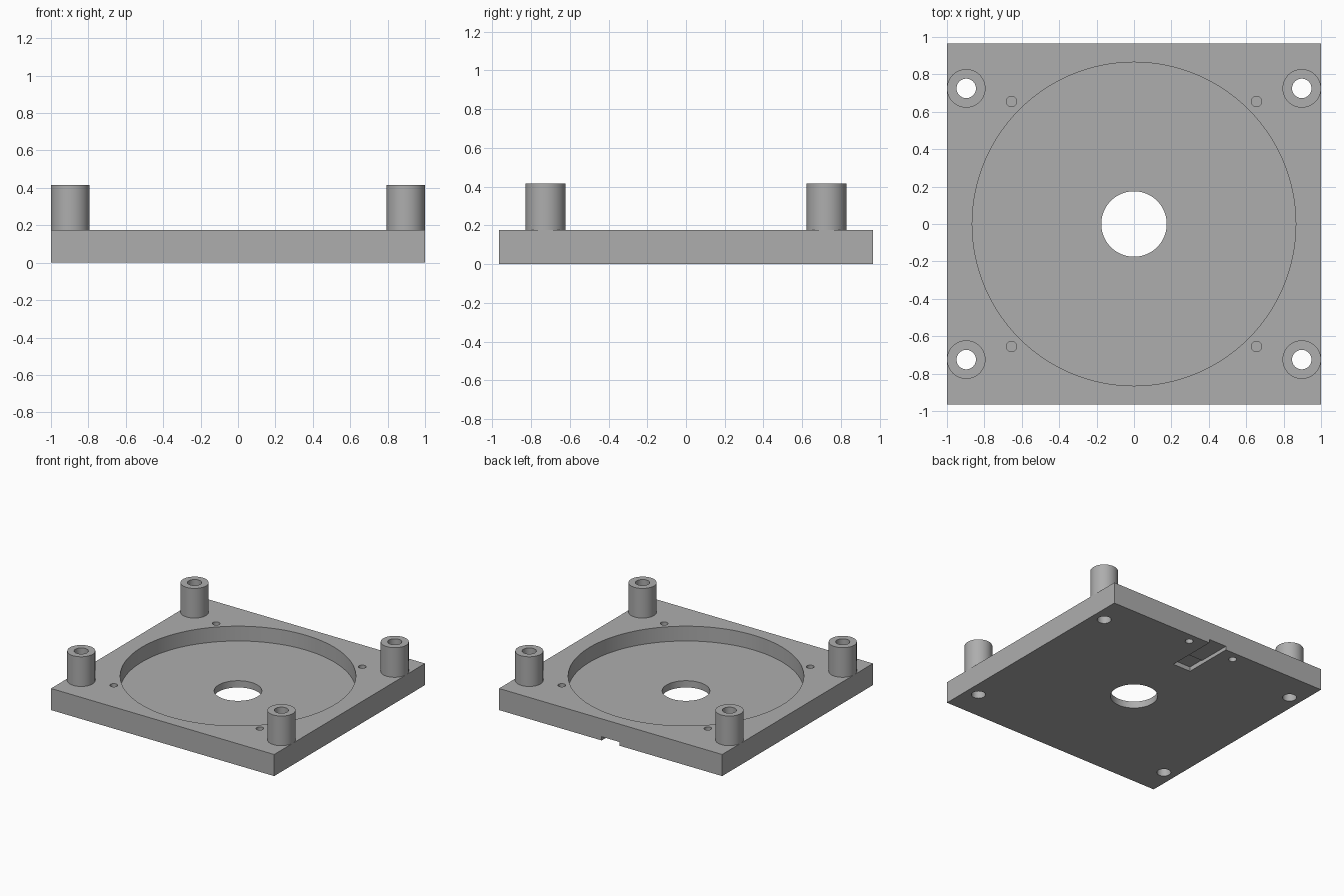
import bpy, math

cube = bpy.data.objects.get("Cube")
if cube:
    bpy.data.objects.remove(cube, do_unlink=True)

grey = bpy.data.materials.new("plain grey")
grey.use_nodes = True
colour = (0.42, 0.42, 0.42, 1)
grey.diffuse_color = colour
grey.node_tree.nodes["Principled BSDF"].inputs["Base Color"].default_value = colour

PLATE_TOP, POST_TOP = 0.175, 0.415
POST_X, POST_Y = 0.897, 0.725


def finish(obj, name):
    obj.name = name
    obj.data.materials.append(grey)
    return obj


def cylinder(name, x, y, radius, z0, z1, sides=48):
    bpy.ops.mesh.primitive_cylinder_add(vertices=sides, radius=radius, depth=z1 - z0,
                                        location=(x, y, (z0 + z1) / 2))
    return finish(bpy.context.object, name)


def box(name, x0, x1, y0, y1, z0, z1):
    bpy.ops.mesh.primitive_cube_add(size=1, location=((x0 + x1) / 2, (y0 + y1) / 2, (z0 + z1) / 2))
    obj = bpy.context.object
    obj.scale = (x1 - x0, y1 - y0, z1 - z0)
    bpy.ops.object.transform_apply(location=False, rotation=False, scale=True)
    return finish(obj, name)


def cut(target, cutters):
    for cutter in cutters:
        mod = target.modifiers.new("cut", 'BOOLEAN')
        mod.operation, mod.solver, mod.object = 'DIFFERENCE', 'EXACT', cutter
        bpy.context.view_layer.objects.active = target
        bpy.ops.object.modifier_apply(modifier=mod.name)
    for cutter in cutters:
        bpy.data.objects.remove(cutter, do_unlink=True)


def smooth(obj):
    bpy.ops.object.select_all(action='DESELECT')
    obj.select_set(True)
    bpy.context.view_layer.objects.active = obj
    bpy.ops.object.shade_smooth_by_angle(angle=math.radians(30))


# Base plate with round recess, centre opening and cable channel underneath
plate = box("base_plate", -1, 1, -0.965, 0.965, 0, PLATE_TOP)
cutters = [
    cylinder("recess", 0, 0, 0.865, 0.055, 0.3, 128),
    cylinder("centre_opening", 0, 0, 0.175, -0.1, 0.3, 96),
    box("channel", -0.08, 0.08, 0.68, 1.1, -0.1, 0.03),
    box("channel_pocket", -0.08, 0.08, 0.55, 0.69, -0.1, 0.036),
]
# Blind holes beside the channel
for sx in (-1, 1):
    cutters.append(cylinder("blind_hole", sx * 0.21, 0.887, 0.03, -0.1, 0.11, 32))
    # Screw holes around the recess and through holes at the corners
    for sy in (-1, 1):
        cutters.append(cylinder("screw_hole", sx * 0.655, sy * 0.655, 0.028, 0.06, 0.3, 32))
        cutters.append(cylinder("through_hole", sx * POST_X, sy * POST_Y, 0.052, -0.1, 0.3))
cut(plate, cutters)
smooth(plate)

# Hollow corner posts
for sx, side in ((-1, "right"), (1, "left")):
    for sy, end in ((-1, "front"), (1, "back")):
        post = cylinder(f"{end}_{side}_post", sx * POST_X, sy * POST_Y, 0.103, PLATE_TOP, POST_TOP)
        cut(post, [cylinder("bore", sx * POST_X, sy * POST_Y, 0.052, 0, 0.6)])
        smooth(post)
